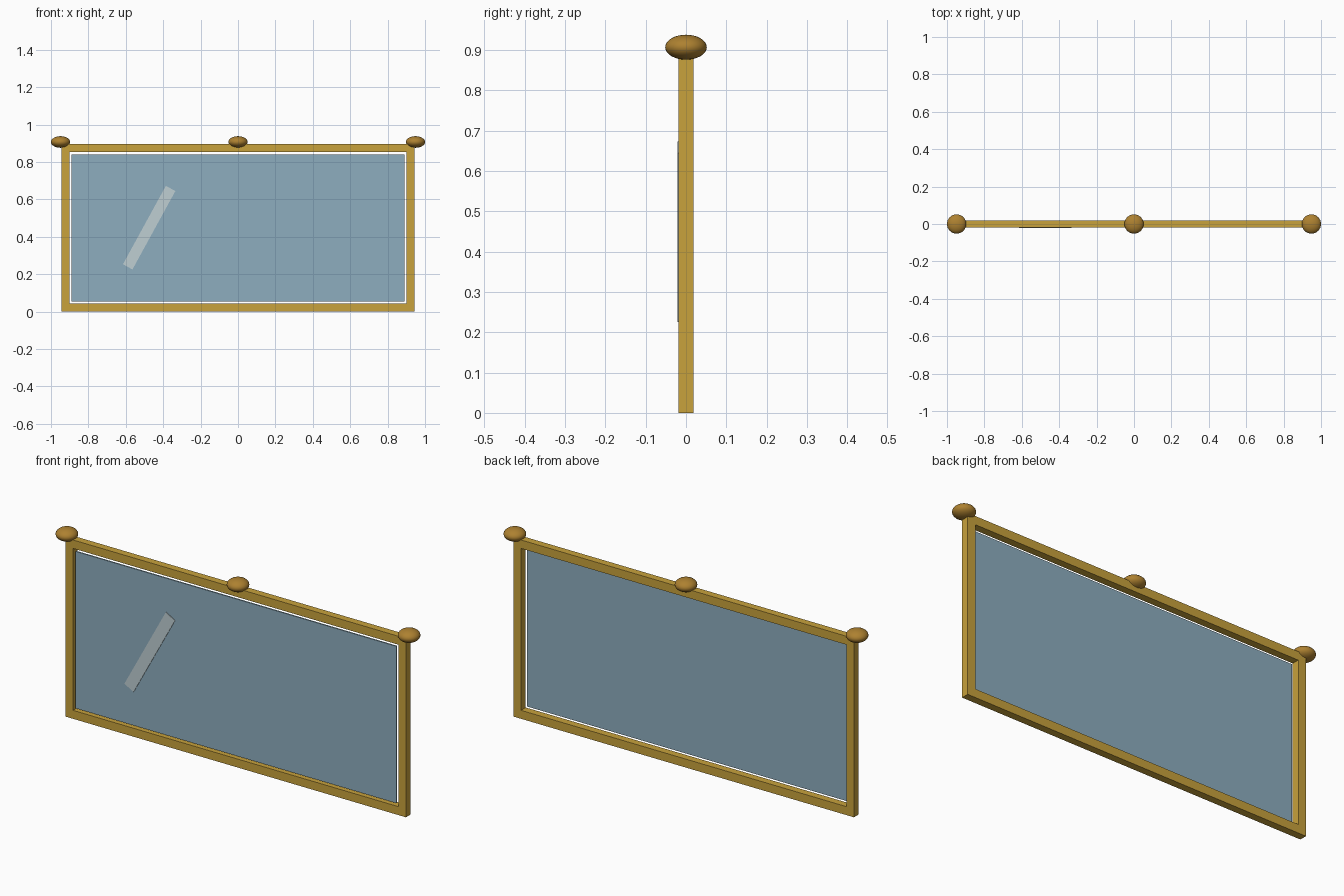
import bpy, bmesh, math

if "Cube" in bpy.data.objects:
    bpy.data.objects.remove(bpy.data.objects["Cube"])

W, H, D, B = 1.888, 0.896, 0.037, 0.06   # frame width, height, depth, border


def material(name, rgb, alpha=1.0):
    m = bpy.data.materials.new(name)
    m.diffuse_color = (*rgb, alpha)
    m.use_nodes = True
    m.node_tree.nodes["Principled BSDF"].inputs["Base Color"].default_value = m.diffuse_color
    return m


gold = material("gold", (0.58, 0.36, 0.045))
bronze = material("bronze", (0.42, 0.22, 0.03))
glass = material("glass", (0.27, 0.42, 0.52))
shine = material("shine", (0.52, 0.62, 0.65))


def box(name, size, loc, mat, tilt=0.0):
    bpy.ops.mesh.primitive_cube_add(size=1, location=loc, rotation=(0, tilt, 0))
    o = bpy.context.object
    o.name = name
    o.scale = size
    o.data.materials.append(mat)
    return o


# Frame: rectangle, inset, centre removed, then thickened about y = 0
bm = bmesh.new()
corners = [(-W / 2, 0, 0), (W / 2, 0, 0), (W / 2, 0, H), (-W / 2, 0, H)]
centre = bm.faces.new([bm.verts.new(c) for c in corners])
bm.normal_update()
bmesh.ops.inset_region(bm, faces=[centre], thickness=B, use_boundary=True)
bmesh.ops.delete(bm, geom=[centre], context='FACES')
mesh = bpy.data.meshes.new("frame")
bm.to_mesh(mesh)
bm.free()
mesh.materials.append(gold)
frame = bpy.data.objects.new("frame", mesh)
bpy.context.collection.objects.link(frame)
solid = frame.modifiers.new("thickness", 'SOLIDIFY')
solid.thickness = D
solid.offset = 0

# Mirror pane, set close to the front
box("mirror_pane", (W - 2 * B + 0.01, 0.007, H - 2 * B + 0.01),
    (0, -0.0125, H / 2), glass)

# Slanted highlight strip just in front of the pane
box("highlight_strip", (0.058, 0.003, 0.478), (-0.475, -0.0195, 0.449),
    shine, math.radians(28.7))

# Flattened knobs along the top
for label, x in (("left", -0.9485), ("middle", 0), ("right", 0.9485)):
    bpy.ops.mesh.primitive_uv_sphere_add(segments=32, ring_count=16, radius=1,
                                         location=(x, 0, 0.907))
    knob = bpy.context.object
    knob.name = label + "_knob"
    knob.scale = (0.0515, 0.0515, 0.031)
    knob.data.materials.append(bronze)
    bpy.ops.object.shade_smooth()
